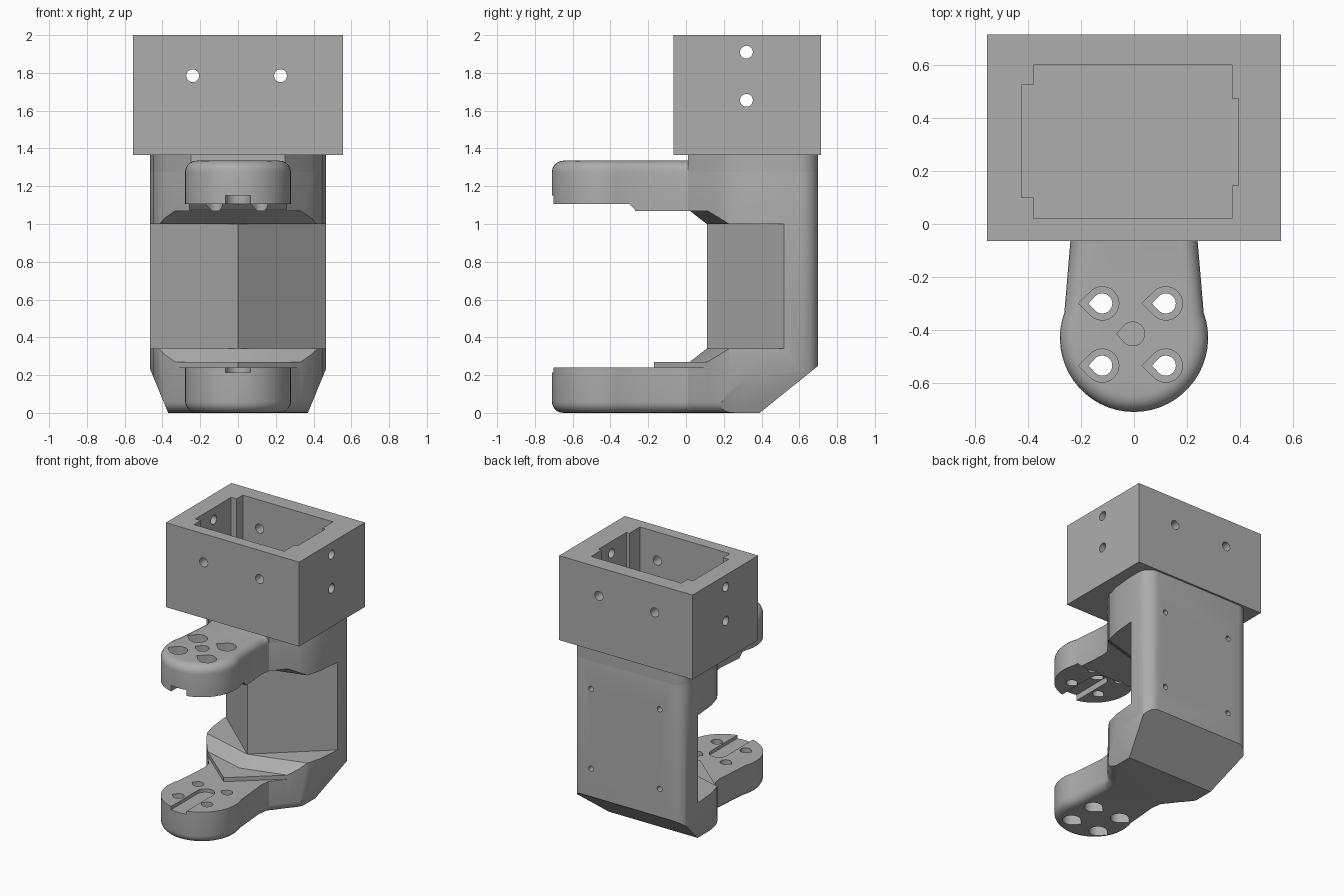
import bpy
import bmesh
from math import cos, sin, radians, acos

if "Cube" in bpy.data.objects:
    bpy.data.objects.remove(bpy.data.objects["Cube"])

grey = bpy.data.materials.new("plain_grey")
grey.use_nodes = True
grey.diffuse_color = (0.42, 0.42, 0.42, 1)
grey.node_tree.nodes["Principled BSDF"].inputs["Base Color"].default_value = grey.diffuse_color


def loft(name, rings, round_ends=0):
    """Solid skinned through rings of 3D points, optionally with rounded end edges."""
    bm = bmesh.new()
    loops = [[bm.verts.new(p) for p in ring] for ring in rings]
    count = len(loops[0])
    for low, high in zip(loops, loops[1:]):
        for i in range(count):
            j = (i + 1) % count
            bm.faces.new((low[i], low[j], high[j], high[i]))
    caps = [bm.faces.new(loops[0][::-1]), bm.faces.new(loops[-1])]
    bmesh.ops.recalc_face_normals(bm, faces=bm.faces)
    if round_ends:
        edges = [e for cap in caps for e in cap.edges]
        bmesh.ops.bevel(bm, geom=edges, offset=round_ends, segments=5,
                        profile=0.5, affect='EDGES')
    mesh = bpy.data.meshes.new(name)
    bm.to_mesh(mesh)
    bm.free()
    mesh.materials.append(grey)
    obj = bpy.data.objects.new(name, mesh)
    bpy.context.collection.objects.link(obj)
    return obj


def prism(name, pts, axis, start, end, round_ends=0):
    """Extrude a 2D outline along an axis."""
    place = {'x': lambda p, d: (d, p[0], p[1]),
             'y': lambda p, d: (p[0], d, p[1]),
             'z': lambda p, d: (p[0], p[1], d)}[axis]
    return loft(name, [[place(p, d) for p in pts] for d in (start, end)], round_ends)


def rect(x0, x1, y0, y1):
    return [(x0, y0), (x1, y0), (x1, y1), (x0, y1)]


def arc(cx, cy, r, a0, a1, n):
    return [(cx + r * cos(radians(a0 + (a1 - a0) * i / n)),
             cy + r * sin(radians(a0 + (a1 - a0) * i / n))) for i in range(n + 1)]


def teardrop(cx, cy, r, tip):
    """Circle with a point towards -x."""
    a = 180 - acos(r / tip) * 57.2958
    return arc(cx, cy, r, -a, a, 20) + [(cx - tip, cy)]


def cut(target, cutter):
    mod = target.modifiers.new("cut", 'BOOLEAN')
    mod.operation = 'DIFFERENCE'
    mod.solver = 'EXACT'
    mod.object = cutter
    bpy.context.view_layer.objects.active = target
    bpy.ops.object.modifier_apply(modifier=mod.name)
    bpy.data.objects.remove(cutter)


def smooth(obj):
    bpy.ops.object.select_all(action='DESELECT')
    obj.select_set(True)
    bpy.context.view_layer.objects.active = obj
    bpy.ops.object.shade_smooth_by_angle(angle=radians(28))


def vee(z, tip, slope):
    """Ring in front of a V-shaped wall."""
    side = tip + 0.8 * slope
    return [(0, tip, z), (-0.8, side, z), (-0.8, -1, z), (0.8, -1, z), (0.8, side, z)]


# Plan outline: rounded arm flaring into a wide back
flare = [(0.25, 0.01), (0.28, 0.045), (0.33, 0.11), (0.385, 0.175), (0.42, 0.23),
         (0.45, 0.34), (0.465, 0.5)] + arc(0.365, 0.6, 0.1, 0, 90, 8)
half_arm = arc(0, -0.43, 0.28, -90, 20, 16) + [(0.24, -0.06)]
half = half_arm + flare
mirrored = [(-x, y) for x, y in reversed(half[1:])]
frame = prism("clamp_frame", half + mirrored, 'z', 0, 1.335, 0.06)

# Opening between the arms, with stepped ledges and the V-fronted column
cut(frame, loft("cutter", [vee(0.24, -0.17, 0.85), vee(0.6, -0.17, 0.85)]))
cut(frame, loft("cutter", [vee(0.27, 0.02, 0.28), vee(0.34, 0.11, 0.28),
                           vee(1.0, 0.11, 0.28), vee(1.07, 0.02, 0.28)]))
cut(frame, loft("cutter", [vee(0.34, 0.11, 0.88), vee(1.0, 0.11, 0.88)]))
cut(frame, prism("cutter", [(-1, 0.9), (-0.27, 0.9), (-0.27, 1.075), (-0.3, 1.105), (-1, 1.105)],
                 'x', -0.8, 0.8))

# Sloped lower back and tapered lower sides
cut(frame, prism("cutter", [(0.328, -0.05), (0.9, -0.05), (0.9, 0.411)], 'x', -0.8, 0.8))
for s in (-1, 1):
    cut(frame, prism("cutter", [(s * 0.35, -0.048), (s * 0.6, -0.048), (s * 0.6, 0.557)],
                     'y', -1, 1))

# Teardrop bolt holes with outer recesses
for x in (-0.12, 0.12):
    for y in (-0.3, -0.535):
        cut(frame, prism("cutter", teardrop(x, y, 0.038, 0.052), 'z', -0.1, 1.5))
        for z0, z1 in ((-0.1, 0.12), (1.22, 1.5)):
            cut(frame, prism("cutter", teardrop(x, y, 0.063, 0.09), 'z', z0, z1))
cut(frame, prism("cutter", teardrop(-0.005, -0.415, 0.045, 0.06), 'z', 0.9, 1.5))

# Round-ended slots on the facing sides of the arms
slot = [(-0.065, -0.8), (0.065, -0.8)] + arc(0, -0.39, 0.065, 0, 180, 14)
cut(frame, prism("cutter", slot, 'z', 0.215, 0.4))
cut(frame, prism("cutter", slot, 'z', 0.95, 1.15))

# Small screw holes in the back
for x in (-0.27, 0.3):
    for z in (0.46, 1.06):
        cut(frame, prism("cutter", arc(x, z, 0.02, 0, 337.5, 15), 'y', 0.58, 0.8))
smooth(frame)

# Neck joining the frame to the box
neck = prism("neck", flare + [(-x, y) for x, y in reversed(flare)], 'z', 1.27, 1.40)
smooth(neck)

# Open-topped mounting box with stepped pocket
box = prism("mounting_box", rect(-0.555, 0.555, -0.065, 0.715), 'z', 1.365, 2)
pocket = [(-0.38, 0.02), (0.37, 0.02), (0.37, 0.145), (0.395, 0.145), (0.395, 0.475),
          (0.37, 0.475), (0.37, 0.6), (-0.38, 0.6), (-0.38, 0.525), (-0.425, 0.525),
          (-0.425, 0.1), (-0.38, 0.1)]
cut(box, prism("cutter", pocket, 'z', 1.42, 2.1))
for x in (-0.24, 0.225):
    cut(box, prism("cutter", arc(x, 1.785, 0.034, 0, 345, 23), 'y', -0.3, 0.9))
for z in (1.655, 1.91):
    cut(box, prism("cutter", arc(0.32, z, 0.034, 0, 345, 23), 'x', -0.8, 0.8))
smooth(box)
